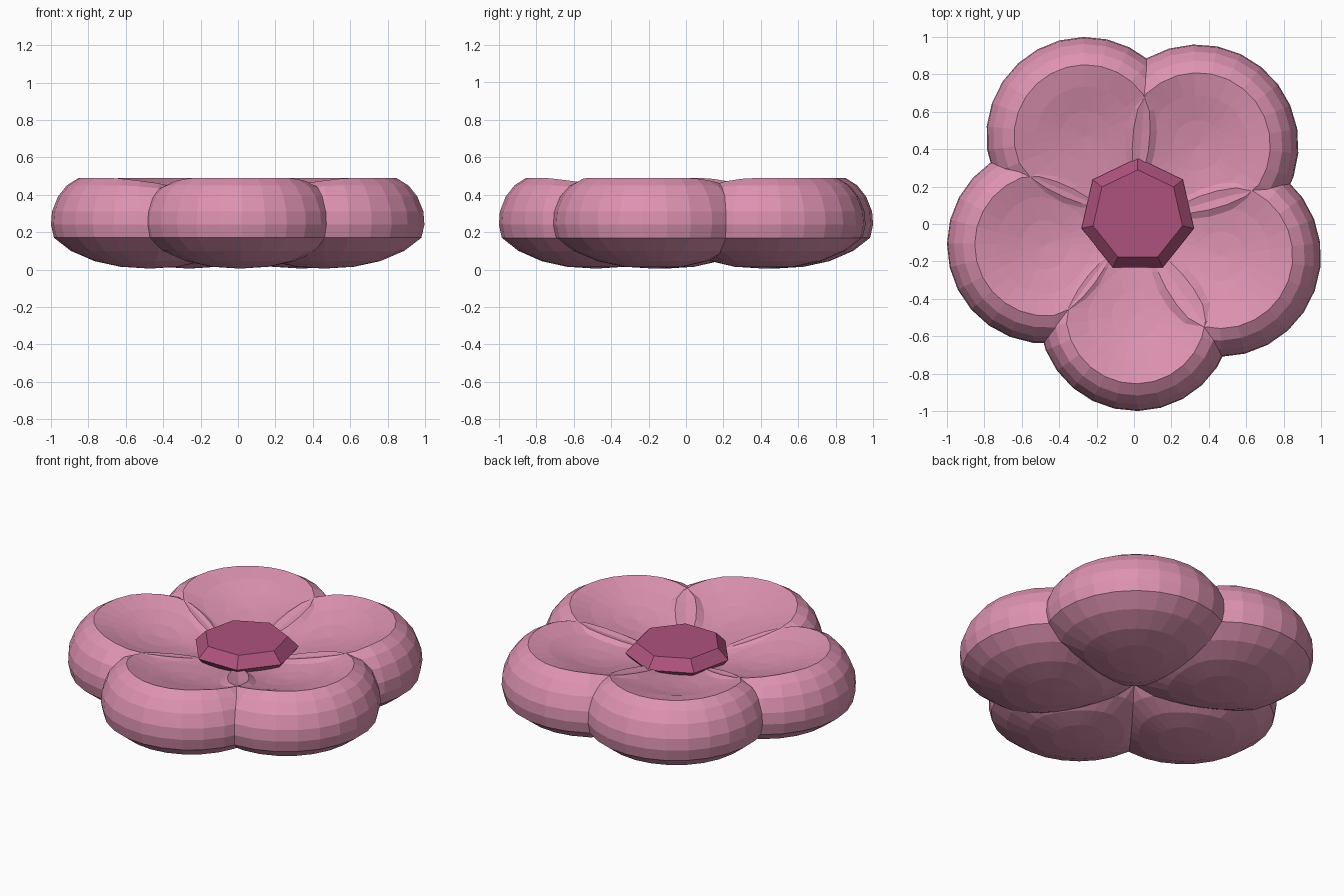
import bpy, bmesh, math

if "Cube" in bpy.data.objects:
    bpy.data.objects.remove(bpy.data.objects["Cube"])

def material(name, rgb):
    m = bpy.data.materials.new(name)
    m.diffuse_color = (*rgb, 1)
    m.use_nodes = True
    m.node_tree.nodes["Principled BSDF"].inputs["Base Color"].default_value = m.diffuse_color
    return m

pink = material("petal pink", (0.73, 0.29, 0.44))
magenta = material("centre magenta", (0.42, 0.085, 0.20))

def lofted(name, rings, mat):
    """Close a stack of vertex rings into a solid with flat faces."""
    bm = bmesh.new()
    loops = [[bm.verts.new(p) for p in ring] for ring in rings]
    for a, b in zip(loops, loops[1:]):
        n = max(len(a), len(b))
        for i in range(n):
            j = (i + 1) % n
            if len(a) == 1:
                bm.faces.new((a[0], b[j], b[i]))
            elif len(b) == 1:
                bm.faces.new((a[i], a[j], b[0]))
            else:
                bm.faces.new((a[i], a[j], b[j], b[i]))
    for loop in (loops[0], loops[-1]):
        if len(loop) > 2:
            bm.faces.new(loop)
    bmesh.ops.recalc_face_normals(bm, faces=bm.faces)
    me = bpy.data.meshes.new(name)
    bm.to_mesh(me)
    bm.free()
    me.materials.append(mat)
    ob = bpy.data.objects.new(name, me)
    bpy.context.collection.objects.link(ob)

# Petal section: (fraction of radius, height), from underside to dished top
PROFILE = [(0, 0.005), (0.3, 0.015), (0.56, 0.045), (0.8, 0.10), (0.97, 0.17),
           (1.0, 0.24), (0.99, 0.31), (0.93, 0.39), (0.84, 0.45), (0.72, 0.49),
           (0.5, 0.465), (0.25, 0.445), (0, 0.435)]
SIDES = 26

def petal(name, cx, cy, r):
    d = math.hypot(cx, cy)
    ox, oy = cx / d, cy / d                     # outward direction
    rings = []
    for k, (f, z) in enumerate(PROFILE):
        ring = []
        for i in range(1 if f == 0 else SIDES):
            a = 2 * math.pi * i / SIDES
            u, v = f * r * math.cos(a), f * r * math.sin(a)
            if u < 0:                           # taper to the flower centre
                v *= 1 + 0.45 * u / r
                u *= (d + 0.03) / r
            x, y = cx + ox * u - oy * v, cy + oy * u + ox * v
            rho = math.hypot(x, y)
            h = z
            if k > 4:                           # top bowl slopes inward
                drop = 0.17 * max(0, (0.8 - rho) / 0.8) ** 1.1
                h = z - drop * (z - 0.17) / 0.3
            ring.append((x, y, h))
        rings.append(ring)
    lofted(name, rings, pink)

for name, cx, cy, r in [("front_petal", 0.01, -0.48, 0.52),
                        ("right_petal", 0.46, -0.17, 0.54),
                        ("back_right_petal", 0.34, 0.42, 0.54),
                        ("back_left_petal", -0.26, 0.47, 0.53),
                        ("left_petal", -0.47, -0.11, 0.53)]:
    petal(name, cx, cy, r)

# Seven-sided bevelled centre
def heptagon(r, z):
    return [(0.02 + r * math.sin(2 * math.pi * i / 7),
             0.045 + r * math.cos(2 * math.pi * i / 7), z) for i in range(7)]

lofted("flower_centre", [heptagon(0.22, 0.28), heptagon(0.308, 0.385),
                         heptagon(0.245, 0.45)], magenta)
